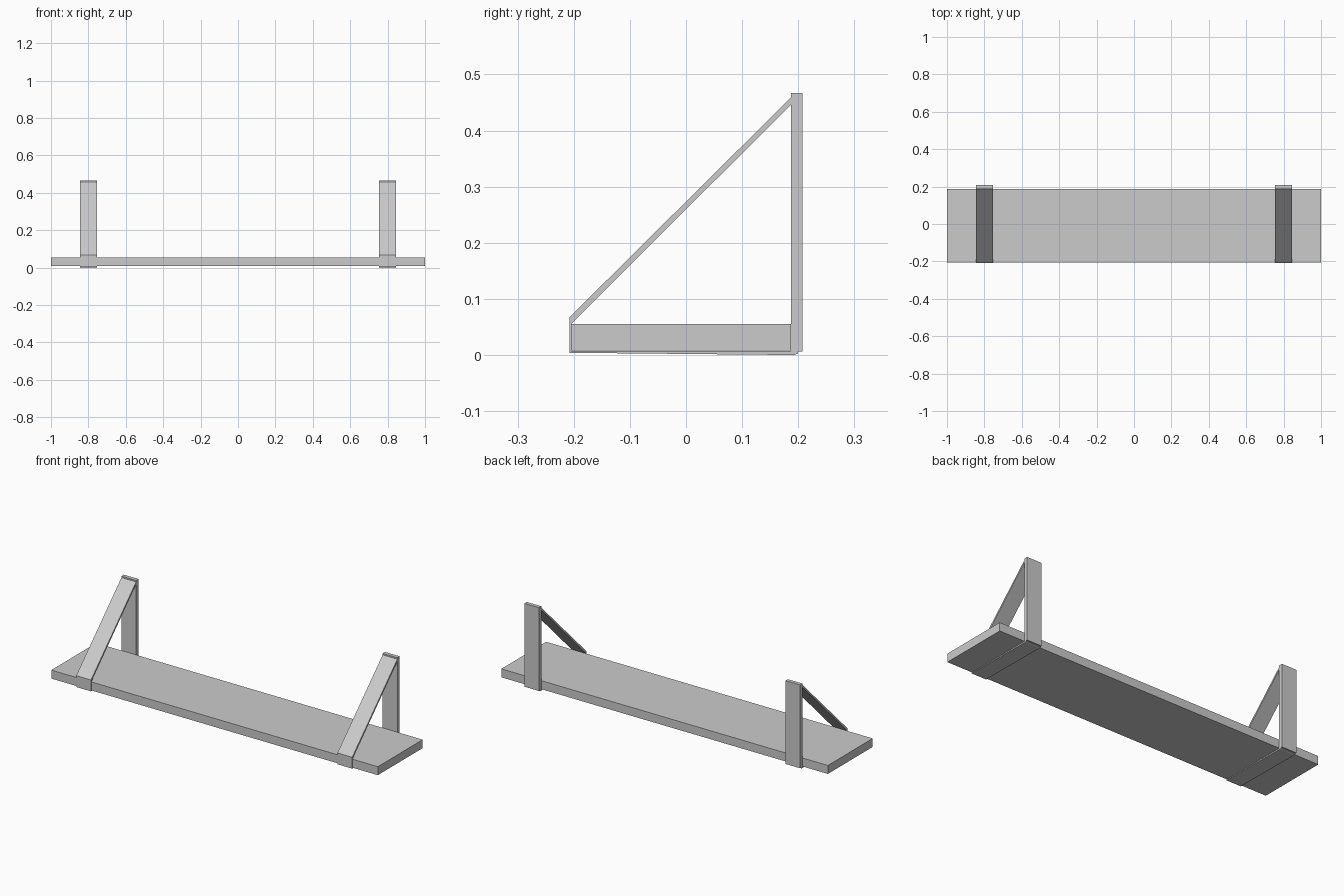
import bpy, bmesh

if "Cube" in bpy.data.objects:
    bpy.data.objects.remove(bpy.data.objects["Cube"])


def extrude_profile(name, profile, x0, x1):
    """Solid made by sweeping a (y, z) outline along x."""
    bm = bmesh.new()
    face = bm.faces.new([bm.verts.new((x0, y, z)) for y, z in profile])
    result = bmesh.ops.extrude_face_region(bm, geom=[face])
    verts = [g for g in result["geom"] if isinstance(g, bmesh.types.BMVert)]
    bmesh.ops.translate(bm, verts=verts, vec=(x1 - x0, 0, 0))
    bmesh.ops.recalc_face_normals(bm, faces=bm.faces)
    mesh = bpy.data.meshes.new(name)
    bm.to_mesh(mesh)
    bm.free()
    obj = bpy.data.objects.new(name, mesh)
    bpy.context.collection.objects.link(obj)
    return obj


def rect(y0, y1, z0, z1):
    return [(y0, z0), (y1, z0), (y1, z1), (y0, z1)]


# Shelf board
extrude_profile("shelf_board", rect(-0.205, 0.187, 0.008, 0.055), -1, 1)

# Thin strap: diagonal, over the front edge, then back under the board
strap = [(0.187, 0.459), (-0.208, 0.067), (-0.208, 0.004), (0.193, 0.0),
         (0.2, 0.003), (0.2, 0.006), (0.187, 0.0075), (-0.205, 0.0075),
         (-0.205, 0.055), (0.187, 0.446)]

# Wall uprights and straps on both sides
for side, cx in (("left", -0.8), ("right", 0.8)):
    x0, x1 = cx - 0.045, cx + 0.045
    extrude_profile(f"{side}_upright", rect(0.187, 0.208, 0.006, 0.467), x0, x1)
    extrude_profile(f"{side}_strap", strap, x0, x1)
